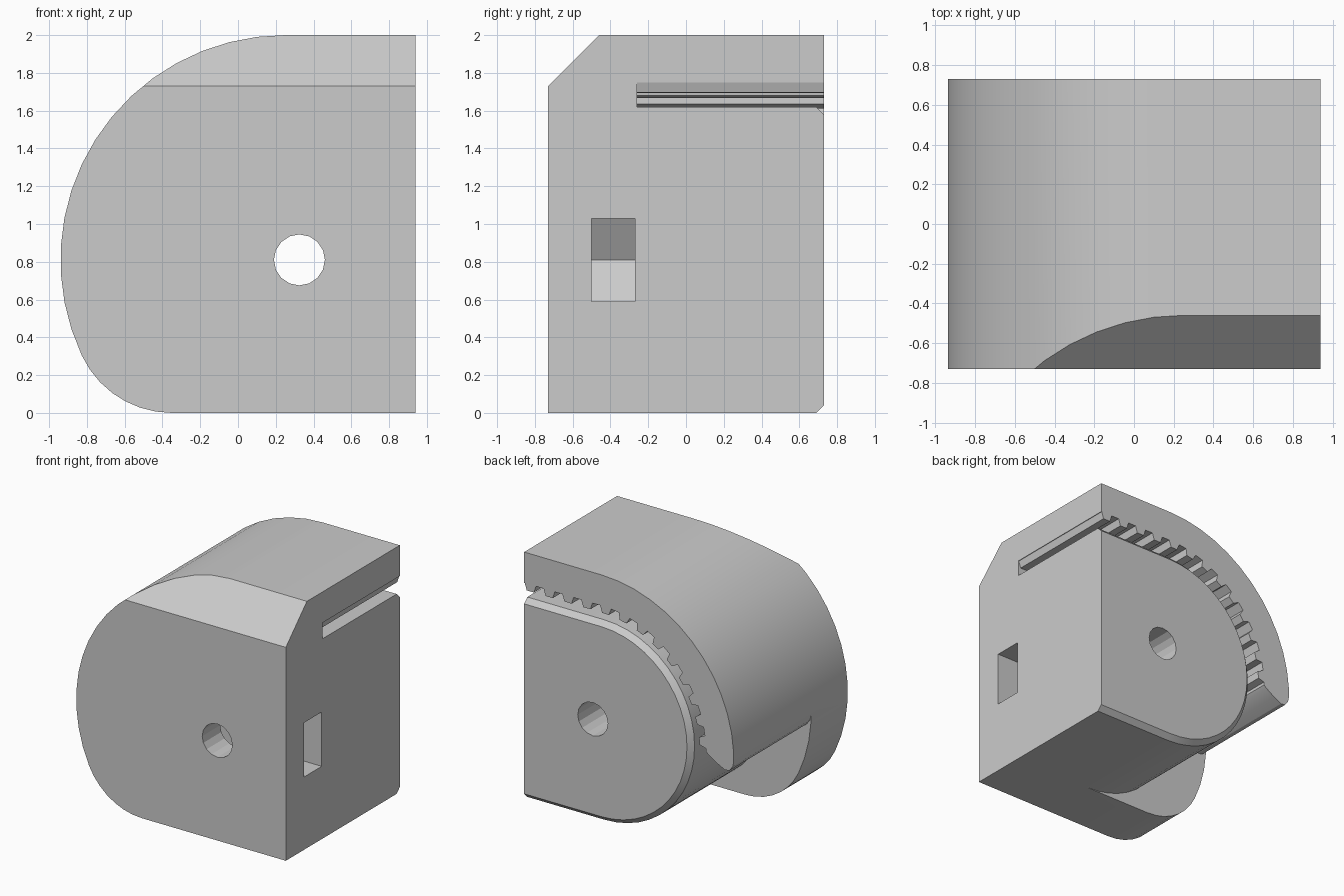
import bpy, bmesh
from math import sin, cos, pi, radians
from mathutils import Vector

cube = bpy.data.objects.get("Cube")
if cube:
    bpy.data.objects.remove(cube)

CX, CZ = 0.25, 0.81           # shared centre of the round end
OUTER, ROOT, TIP, CORE = 1.19, 0.94, 0.885, 0.81
FRONT, SLOT, BACK = -0.73, -0.26, 0.73
RIGHT = 0.94


def arc(cx, cz, r, a0, a1, n):
    """Points on an arc; angles in degrees, from +x towards +z."""
    angles = [radians(a0 + (a1 - a0) * i / n) for i in range(n + 1)]
    return [(cx + r * cos(a), cz + r * sin(a)) for a in angles]


def prism(name, near, y0, y1, far=None, cut=None):
    """Loft an xz outline from y0 to y1, optionally trimmed by a plane."""
    bm = bmesh.new()
    a = [bm.verts.new((x, y0, z)) for x, z in near]
    b = [bm.verts.new((x, y1, z)) for x, z in (far or near)]
    bm.faces.new(a)
    bm.faces.new(b[::-1])
    for i in range(len(a)):
        j = (i + 1) % len(a)
        bm.faces.new((a[i], b[i], b[j], a[j]))
    if cut:
        res = bmesh.ops.bisect_plane(bm, geom=bm.verts[:] + bm.edges[:] + bm.faces[:],
                                     plane_co=cut[0], plane_no=cut[1], clear_outer=True)
        bmesh.ops.holes_fill(bm, edges=[e for e in bm.edges if e.is_boundary], sides=0)
    bmesh.ops.recalc_face_normals(bm, faces=bm.faces[:])
    mesh = bpy.data.meshes.new(name)
    bm.to_mesh(mesh)
    bm.free()
    ob = bpy.data.objects.new(name, mesh)
    bpy.context.collection.objects.link(ob)
    return ob


def track(s, r):
    """Point at distance s along the toothed wall, at radius r."""
    straight = RIGHT - CX
    if s < straight:
        return (RIGHT - s, CZ + r)
    a = pi / 2 + (s - straight) / ROOT
    return (CX + r * cos(a), CZ + r * sin(a))


# Housing: straight right side, large round left side, smaller lower corner
outline = [(RIGHT, 0), (RIGHT, CZ + OUTER)]
outline += arc(CX, CZ, OUTER, 90, 205.3, 16)
outline += arc(-0.35, 0.526, 0.526, 205.3, 270, 7)[1:-1] + [(-0.35, 0)]
housing = prism("belt_clamp_housing", outline, FRONT, BACK,
                cut=(Vector((0, FRONT, 1.73)), Vector((0, -1, 1))))

# Belt slot: toothed outer wall, rounded lip, open lower left, smooth core
slot = [(1.2, CZ + ROOT)]
for i in range(13):
    s = 0.055 + i * 0.169
    slot += [track(s - 0.05, ROOT), track(s - 0.032, TIP),
             track(s + 0.032, TIP), track(s + 0.05, ROOT)]
slot += [(-0.69, 0.82), (-0.71, 0.80), (-0.79, 0.75), (-0.86, 0.715),
         (-0.90, 0.72), (-0.93, 0.76), (-0.94, 0.81), (-1.2, 0.81)]
slot += [(-1.2, -0.2), (CX, -0.2)]
slot += arc(CX, CZ, CORE, 270, 90, 24) + [(1.2, CZ + CORE)]
cutters = [prism("slot_cutter", slot, SLOT, 0.9)]

# Bevel round the back rim of the core
def rim(r):
    inner = [(1.2, CZ + r)] + arc(CX, CZ, r, 90, 270, 24) + [(1.2, CZ - r)]
    outer = [(1.2, CZ - 0.85)] + arc(CX, CZ, 0.85, 270, 90, 24) + [(1.2, CZ + 0.85)]
    return inner + outer

cutters.append(prism("rim_cutter", rim(CORE), 0.69, 0.75, far=rim(CORE - 0.06)))

# Bolt hole and side-loading hexagonal nut pocket
cutters.append(prism("bolt_cutter", arc(0.325, CZ, 0.135, 0, 337.5, 15), -1, 1))
nut = [(1.2, 0.59), (0.198, 0.59), (0.071, CZ), (0.198, 1.03), (1.2, 1.03)]
cutters.append(prism("nut_cutter", nut, -0.50, -0.27))

bpy.ops.object.select_all(action='DESELECT')
bpy.context.view_layer.objects.active = housing
housing.select_set(True)
for c in cutters:
    c.hide_render = True
    m = housing.modifiers.new(c.name, 'BOOLEAN')
    m.operation = 'DIFFERENCE'
    m.solver = 'EXACT'
    m.object = c
    bpy.ops.object.modifier_apply(modifier=m.name)
for c in cutters:
    bpy.data.objects.remove(c)

# Single plain grey finish
grey = bpy.data.materials.new("light_grey")
grey.use_nodes = True
colour = (0.6, 0.6, 0.6, 1)
grey.diffuse_color = colour
grey.node_tree.nodes["Principled BSDF"].inputs["Base Color"].default_value = colour
housing.data.materials.clear()
housing.data.materials.append(grey)
bpy.ops.object.shade_smooth_by_angle(angle=radians(20))
